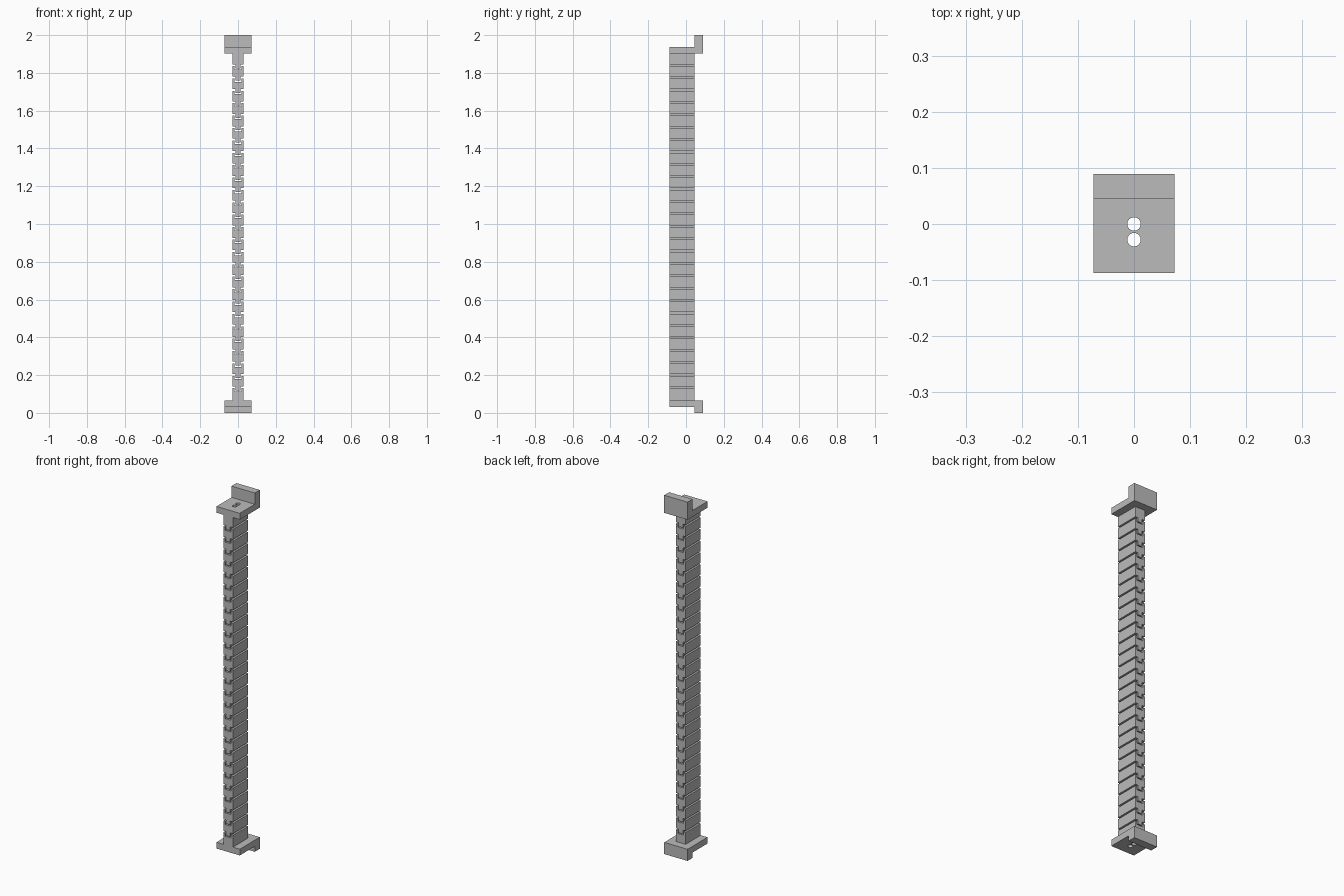
import bpy, bmesh

if "Cube" in bpy.data.objects:
    bpy.data.objects.remove(bpy.data.objects["Cube"], do_unlink=True)

# Single grey plastic
grey = bpy.data.materials.new("grey plastic")
grey.use_nodes = True
colour = (0.5, 0.5, 0.5, 1)
grey.diffuse_color = colour
grey.node_tree.nodes["Principled BSDF"].inputs["Base Color"].default_value = colour

Z0, Z1 = 0.065, 1.902          # column ends
COUNT = 28
PITCH = (Z1 - Z0) / COUNT
FRONT, BACK = -0.087, 0.046
HALF = 0.03                    # column half width
GAP = 0.009
TONGUE, SOCKET = 0.013, 0.018  # half widths
REACH, FLOOR = 0.012, 0.018    # depths below the joint


def prism(bm, points, axis, a, b):
    """Extrude a closed profile along x (yz points) or y (xz points)."""
    def place(p, t):
        return (t, p[0], p[1]) if axis == "x" else (p[0], t, p[1])
    face = bm.faces.new([bm.verts.new(place(p, a)) for p in points])
    new = bmesh.ops.extrude_face_region(bm, geom=[face])["geom"]
    verts = [v for v in new if isinstance(v, bmesh.types.BMVert)]
    shift = (b - a, 0, 0) if axis == "x" else (0, b - a, 0)
    bmesh.ops.translate(bm, verts=verts, vec=shift)


def finish(bm, name):
    bmesh.ops.recalc_face_normals(bm, faces=bm.faces)
    mesh = bpy.data.meshes.new(name)
    bm.to_mesh(mesh)
    bm.free()
    mesh.materials.append(grey)
    ob = bpy.data.objects.new(name, mesh)
    bpy.context.collection.objects.link(ob)
    return ob


# Two cord channels running the full height
bm = bmesh.new()
for y in (0, -0.028):
    ring = bmesh.ops.create_cone(bm, cap_ends=True, segments=32, radius1=0.012,
                                 radius2=0.012, depth=2.4)["verts"]
    bmesh.ops.translate(bm, verts=ring, vec=(0, y, 1))
cutter = finish(bm, "cord_channel_cutter")
cutter.hide_render = True
cutter.hide_viewport = True
cutter.display_type = "WIRE"


def drill(ob):
    mod = ob.modifiers.new("cord channels", "BOOLEAN")
    mod.operation = "DIFFERENCE"
    mod.solver = "EXACT"
    mod.object = cutter


# Interlocking links: tongue below, socket above
for k in range(COUNT):
    low, top = Z0 + k * PITCH, Z0 + (k + 1) * PITCH
    if k == 0:
        right = [(HALF, low)]
    else:
        right = [(TONGUE, low - REACH), (TONGUE, low + GAP), (HALF, low + GAP)]
    right.append((HALF, top))
    if k < COUNT - 1:
        right += [(SOCKET, top), (SOCKET, top - FLOOR)]
    bm = bmesh.new()
    prism(bm, right + [(-x, z) for x, z in reversed(right)], "y", FRONT, BACK)
    drill(finish(bm, f"link_{k + 1}"))

# End brackets: plate with a lip along the back
for name, inner, plate, lip in (("bottom_bracket", Z0, 0.03, 0.0),
                                ("top_bracket", Z1, 1.937, 2.0)):
    bm = bmesh.new()
    prism(bm, [(FRONT, inner), (0.089, inner), (0.089, lip), (0.045, lip),
               (0.045, plate), (FRONT, plate)], "x", -0.072, 0.072)
    drill(finish(bm, name))
